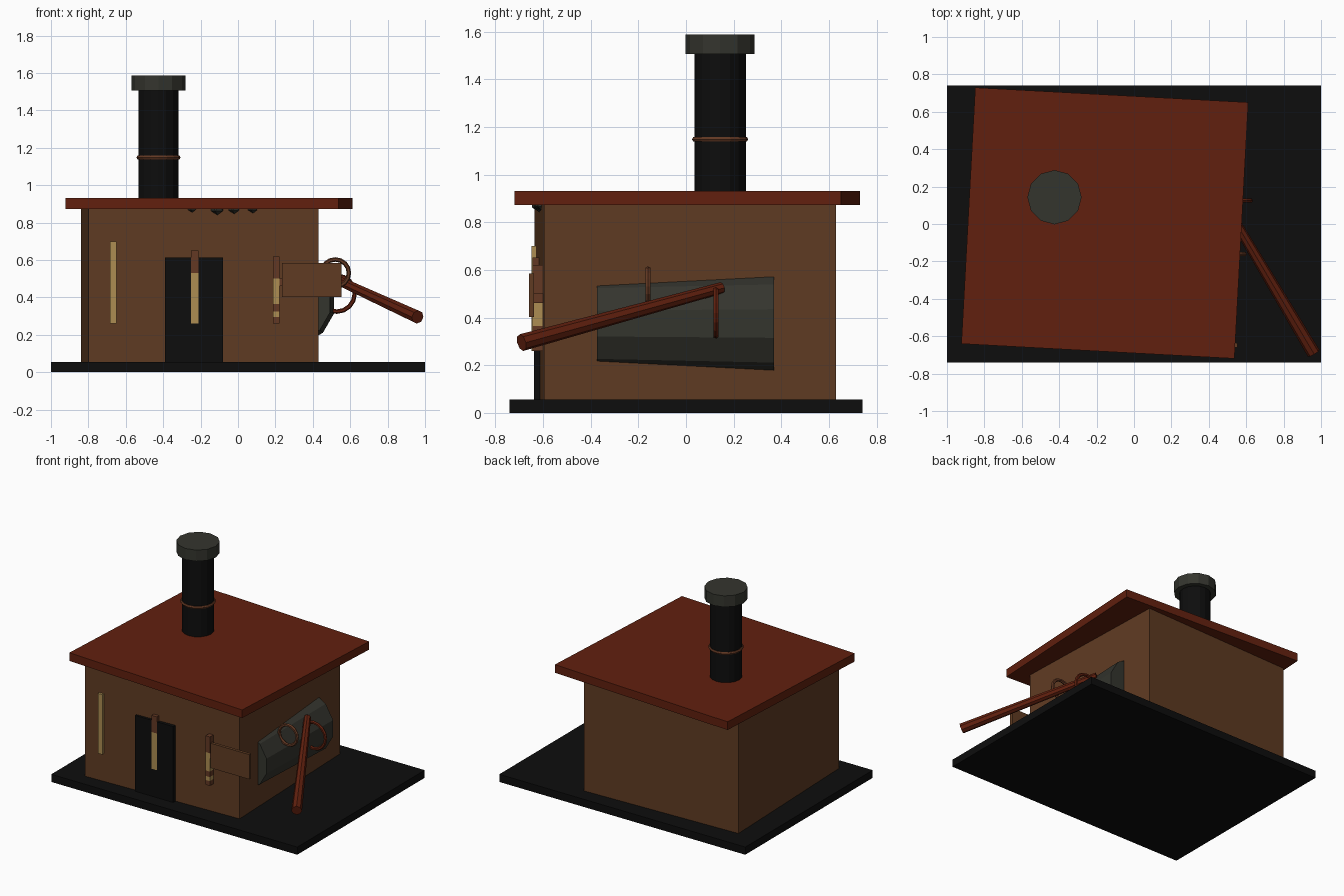
import bpy, math
from mathutils import Vector

if "Cube" in bpy.data.objects:
    bpy.data.objects.remove(bpy.data.objects["Cube"])


def mat(name, r, g, b):
    m = bpy.data.materials.new(name)
    m.diffuse_color = (r, g, b, 1)
    m.use_nodes = True
    m.node_tree.nodes["Principled BSDF"].inputs["Base Color"].default_value = m.diffuse_color
    return m


BLACK = mat("soot_black", .004, .004, .004)
WALL = mat("wall_brown", .115, .044, .016)
RED = mat("roof_red", .12, .0145, .0045)
GREY = mat("iron_grey", .034, .035, .027)
GOLD = mat("pale_gold", .42, .27, .085)
COPPER = mat("copper_brown", .125, .04, .017)


def finish(name, m):
    o = bpy.context.object
    o.name = name
    o.data.materials.append(m)
    return o


def box(name, m, x, y, z, angle=0):
    """Box from (low, high) pairs, turned about its own upright axis."""
    c = [(a + b) / 2 for a, b in (x, y, z)]
    bpy.ops.mesh.primitive_cube_add(size=1, location=c, rotation=(0, 0, math.radians(angle)))
    o = finish(name, m)
    o.scale = [b - a for a, b in (x, y, z)]
    return o


def rod(name, m, a, b, r1, r2, sides, spin=0):
    """Tapered cylinder from point a to point b."""
    a, b = Vector(a), Vector(b)
    d = b - a
    bpy.ops.mesh.primitive_cone_add(vertices=sides, radius1=r1, radius2=r2, depth=d.length)
    o = finish(name, m)
    for v in o.data.vertices:
        x, y = v.co.x, v.co.y
        c, s = math.cos(spin), math.sin(spin)
        v.co.x, v.co.y = x * c - y * s, x * s + y * c
    o.rotation_euler = d.to_track_quat('Z', 'Y').to_euler()
    o.location = (a + b) / 2
    return o


def ring(name, m, loc, R, r, rot=(0, 0, 0)):
    bpy.ops.mesh.primitive_torus_add(location=loc, rotation=rot, major_radius=R, minor_radius=r,
                                     major_segments=16, minor_segments=6)
    return finish(name, m)


TURN = 1.86  # the walls lean one way, the roof the other


def front(x):
    """y of the front wall at a given x."""
    return -.635 + (x + .80) * math.tan(math.radians(TURN))


# base, walls and crooked roof
box("base_slab", BLACK, (-1, 1), (-.74, .74), (0, .056))
box("walls", WALL, (-.82, .41), (-.6155, .6105), (.05, .88), TURN)
box("roof_slab", RED, (-.887, .575), (-.681, .691), (.872, .932), -3.1)

# door
box("door", BLACK, (-.39, -.08), (-.638, -.6), (.055, .613), 0)

# upright bars on the front: (x, half width, list of (low, high, colour))
bars = [(-.667, .018, [(.26, .70, GOLD)]),
        (-.231, .021, [(.26, .53, GOLD), (.53, .652, COPPER)]),
        (.204, .017, [(.26, .295, COPPER), (.295, .325, GOLD), (.325, .365, COPPER),
                      (.365, .50, GOLD), (.50, .62, COPPER)])]
for i, (x, w, parts) in enumerate(bars):
    for j, (lo, hi, m) in enumerate(parts):
        y = min(front(x), -.625)
        box(f"front_bar_{i}_{j}", m, (x - w, x + w), (y - .018, y + .03), (lo, hi))

# sign board sticking out past the corner
box("sign_board", WALL, (.236, .553), (-.659, -.637), (.403, .585))
box("sign_bracket", COPPER, (.215, .30), (-.64, -.59), (.46, .50))

# tapered tank half sunk in the right wall
rod("side_tank", GREY, (.29, -.373, .375), (.29, .37, .375), .21, .232, 12, math.radians(15))

# leaning pole and the rings that hold it
rod("leaning_pole", RED, (.96, -.69, .295), (.46, .15, .525), .036, .024, 8)
ring("brown_ring", COPPER, (.52, -.16, .53), .073, .012, (math.pi / 2, 0, 0))
ring("red_ring", RED, (.528, .125, .42), .096, .012, (math.pi / 2, 0, 0))

# chimney
rod("chimney_pipe", BLACK, (-.425, .143, .90), (-.425, .143, 1.52), .108, .108, 16)
rod("chimney_cap", GREY, (-.425, .143, 1.505), (-.425, .143, 1.587), .145, .145, 12)
ring("chimney_band", COPPER, (-.425, .143, 1.148), .107, .011)

# small stones tucked under the front eave
for i, (x, r) in enumerate([(-.245, .026), (-.11, .04), (-.02, .034), (.08, .03)]):
    bpy.ops.mesh.primitive_ico_sphere_add(subdivisions=1, radius=r, location=(x, front(x), .88))
    finish(f"eave_stone_{i}", GREY)
